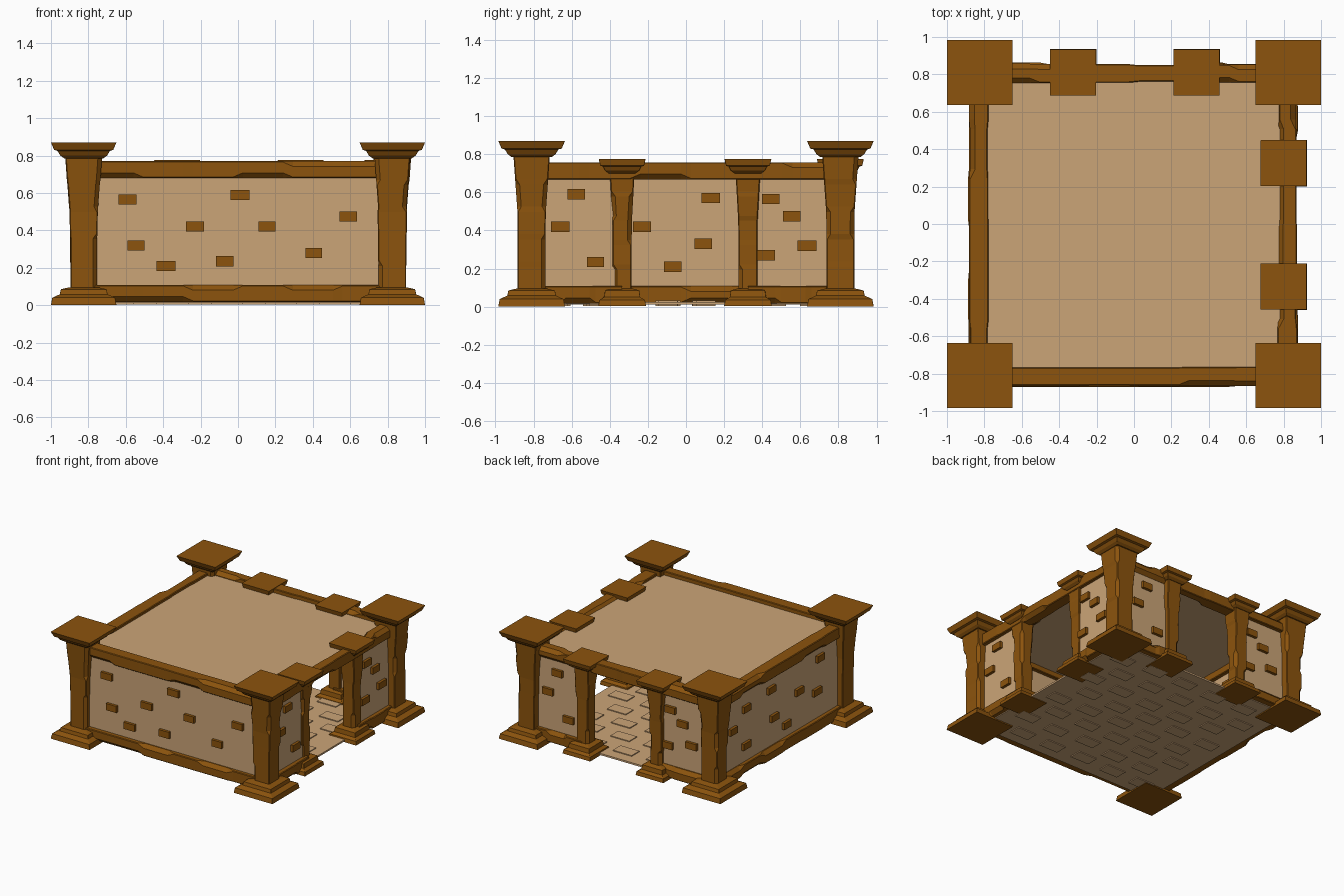
import bpy, bmesh, random
from math import radians
from mathutils import Matrix, Vector

if "Cube" in bpy.data.objects:
    bpy.data.objects.remove(bpy.data.objects["Cube"])

random.seed(7)


def material(name, rgb):
    m = bpy.data.materials.new(name)
    m.diffuse_color = (*rgb, 1)
    m.use_nodes = True
    m.node_tree.nodes["Principled BSDF"].inputs["Base Color"].default_value = m.diffuse_color
    return m


BROWN = material("brown stone", (0.262, 0.088, 0.004))
TAN = material("tan plaster", (0.60, 0.374, 0.186))


def finish(name, bm, mat):
    bmesh.ops.recalc_face_normals(bm, faces=bm.faces)
    me = bpy.data.meshes.new(name)
    bm.to_mesh(me)
    bm.free()
    me.materials.append(mat)
    ob = bpy.data.objects.new(name, me)
    bpy.context.collection.objects.link(ob)
    return ob


def add_box(bm, M, center, size):
    bmesh.ops.create_cube(bm, size=1, matrix=M @ Matrix.Translation(center)
                          @ Matrix.Diagonal((*size, 1)))


def add_loft(bm, M, rings):
    """Skin rectangular rings (t, half_u, half_v, four corner chamfers)."""
    loops = []
    for t, a, b, ch in rings:
        pts = []
        for (sx, sy), c, swap in zip(((1, 1), (-1, 1), (-1, -1), (1, -1)), ch, (0, 1, 0, 1)):
            pair = [(sx * a, sy * (b - c)), (sx * (a - c), sy * b)]
            pts += pair[::-1] if swap else pair
        loops.append([bm.verts.new(M @ Vector((x, y, t))) for x, y in pts])
    for l0, l1 in zip(loops, loops[1:]):
        for i in range(8):
            j = (i + 1) % 8
            bm.faces.new((l0[i], l0[j], l1[j], l1[i]))
    bm.faces.new(loops[0])
    bm.faces.new(loops[-1])


def chipped(t0, t1, n, size, small=0.005, big=0.028):
    """Rings for a worn bar: plateaus whose corners are randomly chipped."""
    rings, step = [], (t1 - t0) / n
    for k in range(n):
        ch = [random.choice((small, small, big)) for _ in range(4)]
        w = random.uniform(-0.003, 0.006)
        for f in (0.10, 0.90):
            t = t0 + step * (k + f)
            if (k, f) == (0, 0.10):
                t = t0
            if (k, f) == (n - 1, 0.90):
                t = t1
            a, b = size(t)
            rings.append((t, a + w, b, ch))
    return rings


def slab(profile):
    return [(z, h, h, [0.001] * 4) for z, h in profile]


# Pillars: stepped foot, chipped shaft flaring upward, tapered cap
def pillar(name, x, y, foot, shaft_z, shaft_h, flare, cap):
    bm = bmesh.new()
    M = Matrix.Translation((x, y, 0))
    add_loft(bm, M, slab(foot))
    z0, z1 = shaft_z

    def size(z):
        f = max(0, (z - z0) / (z1 - z0) - 0.55) / 0.45
        h = shaft_h + (flare - shaft_h) * f
        return h, h
    add_loft(bm, M, chipped(z0, z1, 5, size, big=0.022))
    add_loft(bm, M, slab(cap))
    finish(name, bm, BROWN)


for sx, nx in ((-1, "left"), (1, "right")):
    for sy, ny in ((-1, "front"), (1, "back")):
        pillar(f"corner_pillar_{ny}_{nx}", sx * 0.825, sy * 0.81,
               [(0, 0.175), (0.04, 0.168), (0.058, 0.128), (0.085, 0.122), (0.095, 0.08)],
               (0.08, 0.80), 0.073, 0.096,
               [(0.785, 0.105), (0.80, 0.125), (0.825, 0.14), (0.83, 0.158), (0.87, 0.175)])

DOOR_PILLARS = (("back_left", -0.325, 0.81), ("back_right", 0.335, 0.81),
                ("right_front", 0.80, -0.335), ("right_back", 0.80, 0.325))
for n, x, y in DOOR_PILLARS:
    pillar(f"door_pillar_{n}", x, y,
           [(0.005, 0.125), (0.035, 0.12), (0.05, 0.095), (0.085, 0.09), (0.095, 0.058)],
           (0.08, 0.72), 0.05, 0.066,
           [(0.70, 0.07), (0.715, 0.09), (0.735, 0.1), (0.74, 0.115), (0.775, 0.123)])

# Walls: plaster panels, top and bottom beams, loose bricks
FULL_BRICKS = [(-0.59, 0.565), (-0.545, 0.32), (-0.385, 0.21), (-0.23, 0.42), (-0.07, 0.235),
               (0.01, 0.59), (0.155, 0.42), (0.405, 0.28), (0.59, 0.475)]
LEFT_BRICKS = [(0.23, 0.42), (-0.13, 0.57), (-0.09, 0.33), (0.07, 0.21), (-0.45, 0.24),
               (-0.45, 0.54), (0.46, 0.33), (0.50, 0.59), (-0.62, 0.42)]
DOOR_BRICKS = [(-0.575, 0.59), (-0.66, 0.42), (-0.475, 0.235), (0.445, 0.565),
               (0.555, 0.475), (0.635, 0.32), (0.42, 0.27)]
ALONG = Matrix(((0, 0, 1, 0), (1, 0, 0, 0), (0, 1, 0, 0), (0, 0, 0, 1)))

# (name, turn, wall distance, wall spans, bricks, top beam height)
WALLS = (("front", 0, 0.815, [(-0.8, 0.8)], FULL_BRICKS, 0.725),
         ("right", 90, 0.82, [(-0.8, -0.335), (0.325, 0.8)], DOOR_BRICKS, 0.713),
         ("back", 180, 0.805, [(-0.8, -0.335), (0.325, 0.8)], DOOR_BRICKS, 0.725),
         ("left", 270, 0.83, [(-0.8, 0.8)], LEFT_BRICKS, 0.713))

for name, turn, d, spans, bricks, top in WALLS:
    R = Matrix.Rotation(radians(turn), 4, 'Z') @ Matrix.Translation((0, -d, 0))
    bm = bmesh.new()
    for a, b in spans:
        add_box(bm, R, ((a + b) / 2, 0, 0.39), (b - a, 0.04, 0.68))
    finish(f"{name}_wall", bm, TAN)

    bm = bmesh.new()
    add_loft(bm, R @ Matrix.Translation((0, 0, top)) @ ALONG,
             chipped(-0.8, 0.8, 6, lambda t: (0.047, 0.045)))
    finish(f"{name}_top_beam", bm, BROWN)

    bm = bmesh.new()
    for a, b in spans:
        add_loft(bm, R @ Matrix.Translation((0, 0, 0.063)) @ ALONG,
                 chipped(a, b, 6 if b - a > 1 else 3, lambda t: (0.052, 0.045)))
    finish(f"{name}_bottom_beam", bm, BROWN)

    bm = bmesh.new()
    for u, z in bricks:
        add_box(bm, R, (u, 0, z), (random.uniform(0.088, 0.102), 0.085, 0.054))
    finish(f"{name}_wall_bricks", bm, BROWN)

# Floor sheet with staggered, slightly proud paving tiles
bm = bmesh.new()
add_box(bm, Matrix(), (0, 0, 0.018), (1.64, 1.62, 0.014))
finish("floor", bm, TAN)
bm = bmesh.new()
for row in range(8):
    for col in range(5):
        x = -0.64 + col * 0.29 + (row % 2) * 0.13
        y = -0.66 + row * 0.188 + random.uniform(-0.02, 0.02)
        add_box(bm, Matrix(), (x, y, 0.018), (0.17, 0.10, 0.028))
finish("floor_tiles", bm, TAN)

# Flat roof set inside the top beams
bm = bmesh.new()
add_box(bm, Matrix(), (0, 0, 0.73), (1.62, 1.60, 0.015))
finish("roof", bm, TAN)
